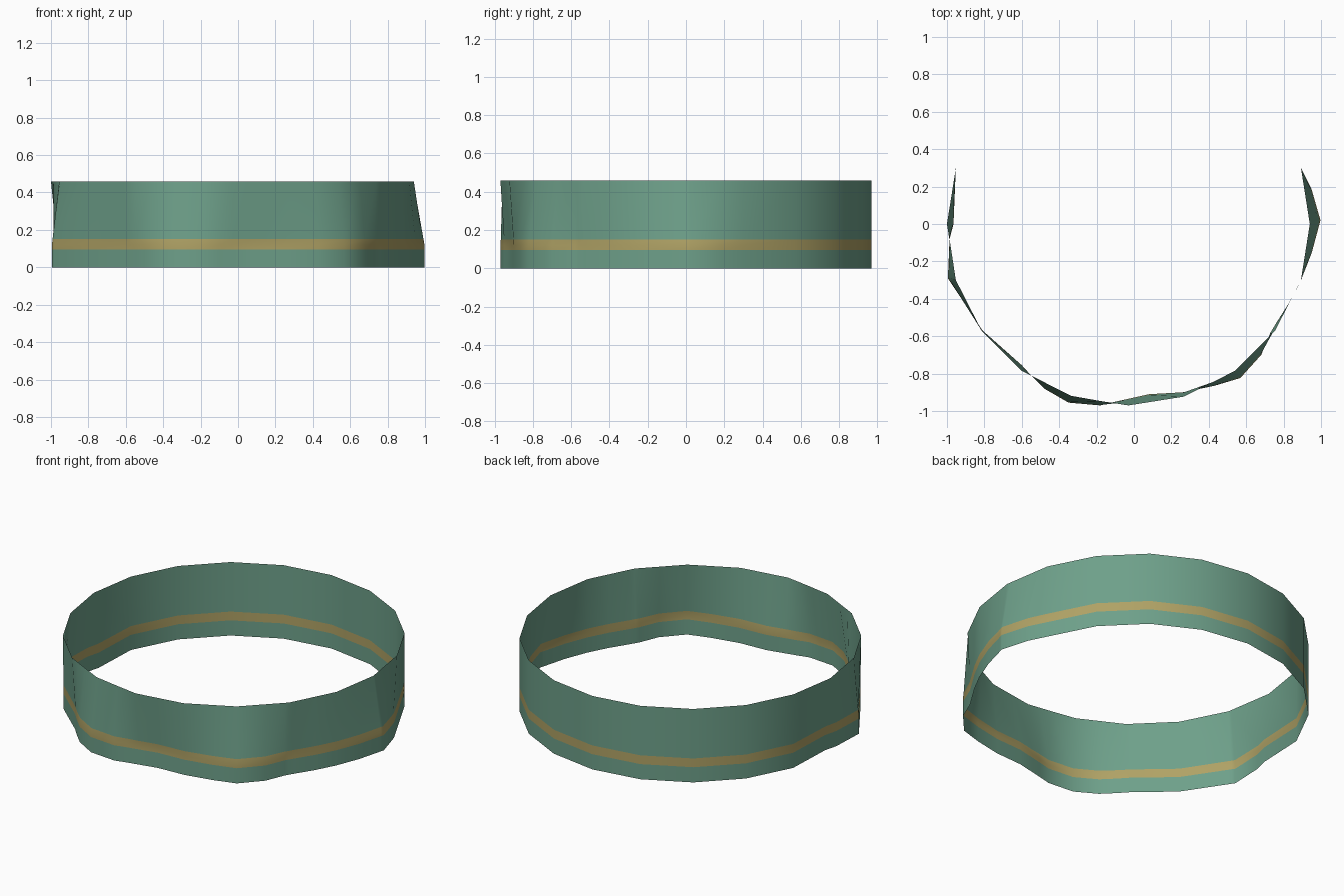
import bpy
import bmesh
from math import atan2, cos, sin, tau
from mathutils import Vector

if "Cube" in bpy.data.objects:
    bpy.data.objects.remove(bpy.data.objects["Cube"], do_unlink=True)

CENTRE = Vector((-0.03, 0.0))
RADIUS = 0.97
SIDES = 20
HEIGHT = 0.46
KNEE = 0.12


def make_material(name, colour):
    mat = bpy.data.materials.new(name)
    mat.use_nodes = True
    mat.diffuse_color = colour
    mat.node_tree.nodes["Principled BSDF"].inputs["Base Color"].default_value = colour
    return mat


def cross(a, b):
    return a.x * b.y - a.y * b.x


def angle_of(p):
    return round(atan2(p.y, p.x) % tau, 4)


def hit(outline, angle):
    """Point where a ray from the centre meets a closed outline."""
    d = Vector((cos(angle), sin(angle)))
    for a, b in zip(outline, outline[1:] + outline[:1]):
        ca, cb = cross(a, d), cross(b, d)
        if ca >= -1e-9 and cb < 0 and (a + b).dot(d) > 0:
            return a + (b - a) * (ca / (ca - cb))
    return d * RADIUS


# Upper rim: a regular polygon
rim = [Vector((cos(i * tau / SIDES), sin(i * tau / SIDES))) * RADIUS
       for i in range(SIDES)]

# Lower rim: regular round the back, uneven round the front
wavy = [(-0.965, 0), (-0.986, -0.08), (-0.995, -0.29), (-0.81, -0.57),
        (-0.6, -0.755), (-0.55, -0.81), (-0.48, -0.88), (-0.35, -0.955),
        (-0.18, -0.97), (-0.1, -0.95), (0.08, -0.91), (0.26, -0.9),
        (0.43, -0.865), (0.58, -0.82), (0.68, -0.7), (0.73, -0.58),
        (0.76, -0.53), (0.83, -0.42), (0.893, -0.3), (0.95, -0.155),
        (0.997, 0.02), (0.948, 0.19)]
foot = rim[1:SIDES // 2] + [Vector(p) - CENTRE for p in wavy]

# Wall columns at every corner of either rim, dropping near duplicates
angles = []
for a in sorted(angle_of(p) for p in rim + foot):
    if not angles or a - angles[-1] > 0.012:
        angles.append(a)

# Single-sheet wall: upright below the knee, blending to the upper rim above
bm = bmesh.new()
rings = []
for z in (0, 0.095, KNEE, 0.15, HEIGHT):
    blend = max(0.0, (z - KNEE) / (HEIGHT - KNEE))
    ring = []
    for a in angles:
        p = CENTRE + hit(foot, a).lerp(hit(rim, a), blend)
        ring.append(bm.verts.new((p.x, p.y, z)))
    rings.append(ring)

for level, (low, high) in enumerate(zip(rings, rings[1:])):
    for i in range(len(angles)):
        j = (i + 1) % len(angles)
        face = bm.faces.new((low[i], low[j], high[j], high[i]))
        face.smooth = True
        face.material_index = 1 if level in (1, 2) else 0   # stripe band

mesh = bpy.data.meshes.new("band_wall")
bm.to_mesh(mesh)
bm.free()
mesh.materials.append(make_material("sage green", (0.156, 0.352, 0.254, 1)))
mesh.materials.append(make_material("ochre stripe", (0.43, 0.36, 0.13, 1)))
wall = bpy.data.objects.new("band_wall", mesh)
bpy.context.collection.objects.link(wall)
